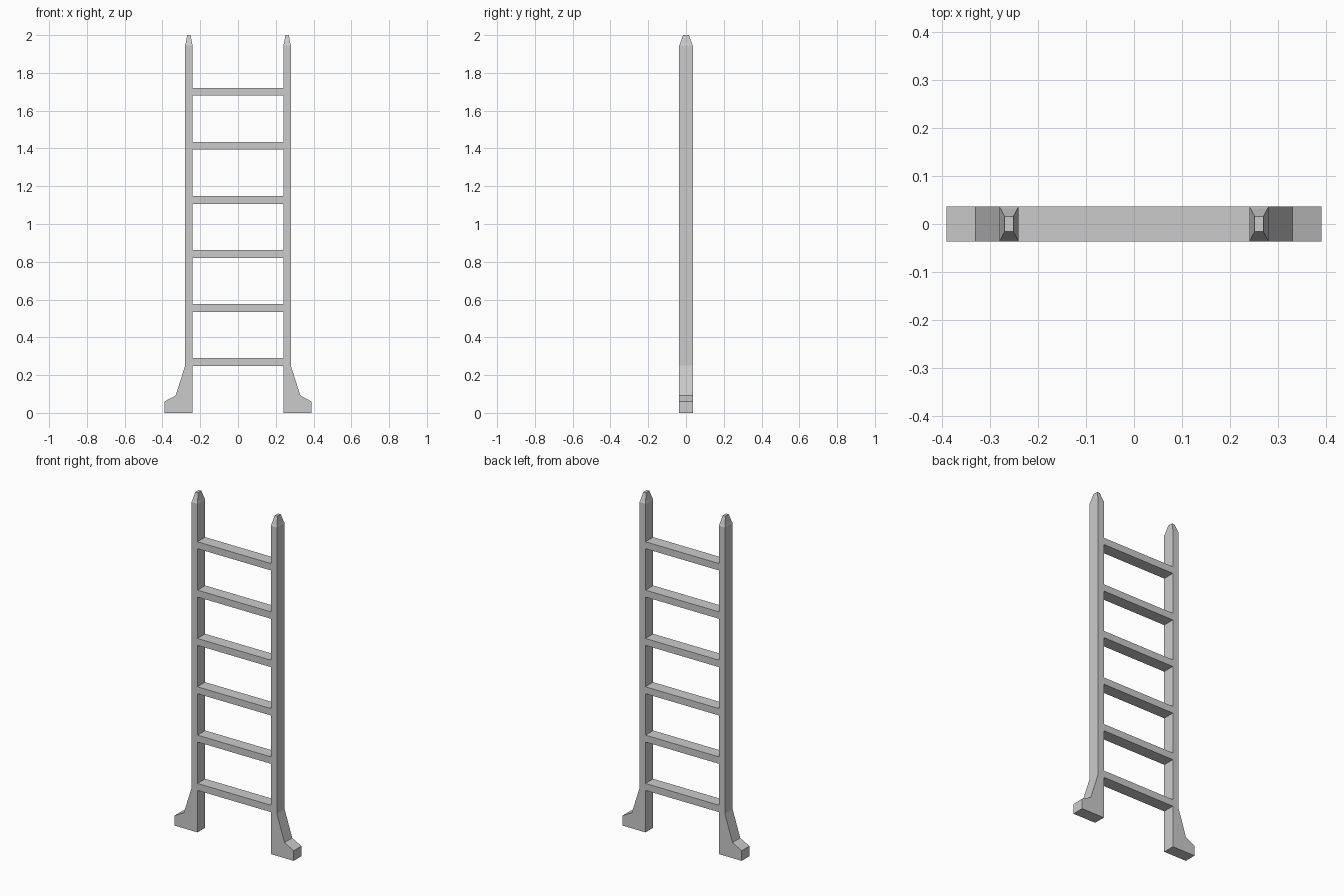
import bpy, bmesh

if "Cube" in bpy.data.objects:
    bpy.data.objects.remove(bpy.data.objects["Cube"])

HALF_DEPTH = 0.036


def make_object(name, bm):
    bmesh.ops.recalc_face_normals(bm, faces=bm.faces)
    mesh = bpy.data.meshes.new(name)
    bm.to_mesh(mesh)
    bm.free()
    obj = bpy.data.objects.new(name, mesh)
    bpy.context.collection.objects.link(obj)
    return obj


def post(name, side):
    # Side profile in x and z: flared foot running up into the upright
    profile = [(0.24, 0), (0.39, 0), (0.39, 0.06), (0.33, 0.092),
               (0.28, 0.25), (0.28, 1.945), (0.24, 1.945)]
    bm = bmesh.new()
    front = bm.faces.new([bm.verts.new((side * x, -HALF_DEPTH, z)) for x, z in profile])
    moved = bmesh.ops.extrude_face_region(bm, geom=[front], use_keep_orig=True)
    verts = [v for v in moved["geom"] if isinstance(v, bmesh.types.BMVert)]
    bmesh.ops.translate(bm, verts=verts, vec=(0, 2 * HALF_DEPTH, 0))

    # Tapered tip: open the flat top and stack narrowing rings on it
    top = max(bm.faces, key=lambda f: f.calc_center_median().z
              if all(v.co.z > 1.94 for v in f.verts) else -1)
    bmesh.ops.delete(bm, geom=[top], context='FACES_ONLY')
    signs = [(-1, -1), (1, -1), (1, 1), (-1, 1)]
    ring = [min((v for v in bm.verts if v.co.z > 1.94),
                key=lambda v: abs(v.co.x - side * (0.26 + 0.02 * a))
                + abs(v.co.y - HALF_DEPTH * b)) for a, b in signs]
    for hx, hy, z in [(0.0175, 0.032, 1.953), (0.009, 0.0155, 2.0)]:
        upper = [bm.verts.new((side * (0.26 + hx * a), hy * b, z)) for a, b in signs]
        for i in range(4):
            j = (i + 1) % 4
            bm.faces.new([ring[i], ring[j], upper[j], upper[i]])
        ring = upper
    bm.faces.new(ring)
    return make_object(name, bm)


# Two mirrored side posts
post("left_post", -1)
post("right_post", 1)

# Six evenly spaced flat rungs
for i in range(6):
    bm = bmesh.new()
    bmesh.ops.create_cube(bm, size=1)
    bmesh.ops.scale(bm, verts=bm.verts, vec=(0.48, 2 * HALF_DEPTH, 0.041))
    rung = make_object(f"rung_{i + 1}", bm)
    rung.location.z = 0.269 + 0.2862 * i
